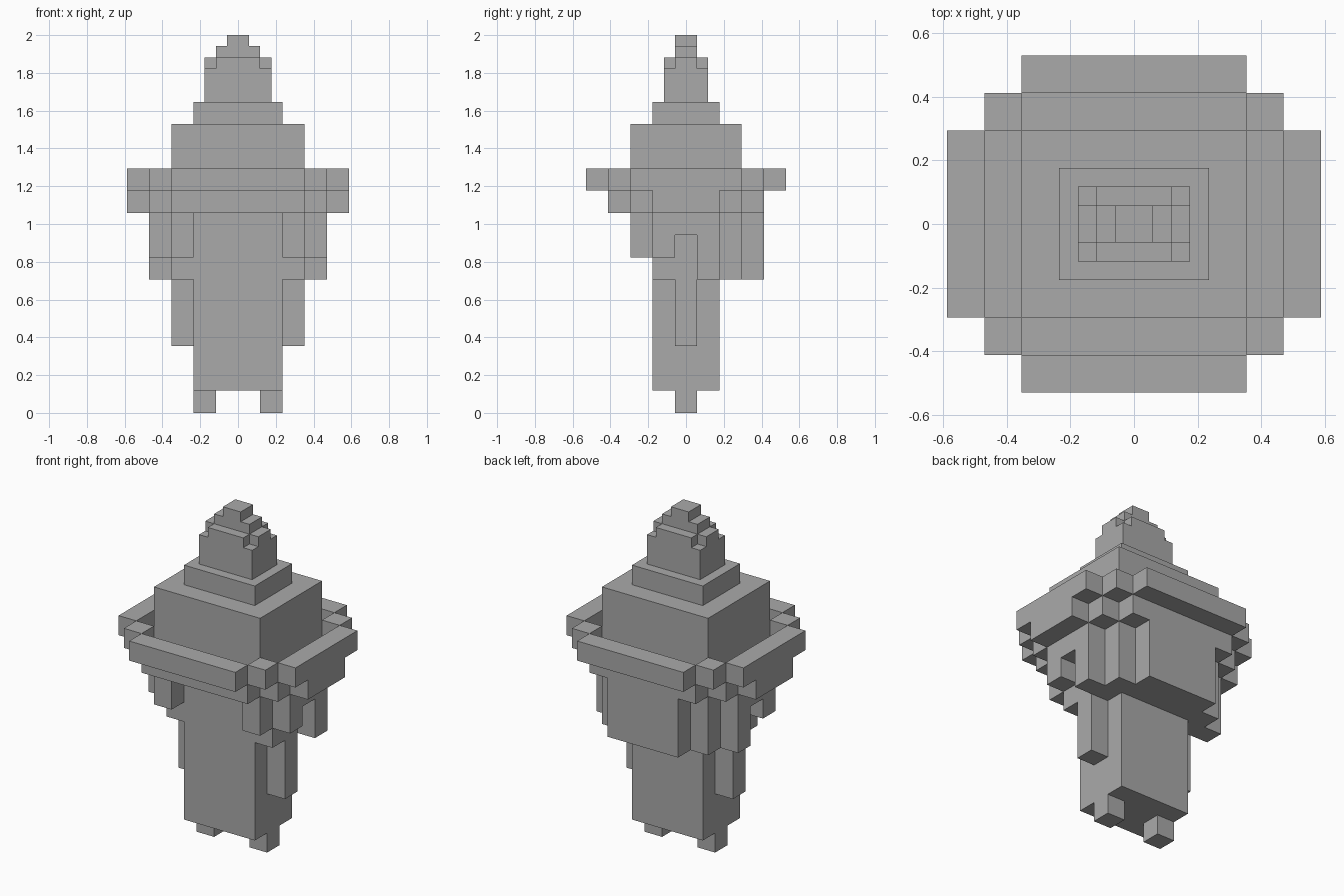
import bpy
import bmesh
from mathutils import Matrix, Vector

if "Cube" in bpy.data.objects:
    bpy.data.objects.remove(bpy.data.objects["Cube"], do_unlink=True)

U = 2 / 17  # one block

stone = bpy.data.materials.new("plain_grey")
stone.use_nodes = True
GREY = (0.4, 0.4, 0.4, 1)
stone.diffuse_color = GREY
stone.node_tree.nodes["Principled BSDF"].inputs["Base Color"].default_value = GREY


def part(name, boxes, mirror=False):
    """Build one object from boxes given as x, y and z ranges in blocks."""
    bm = bmesh.new()
    for xs, ys, zs in boxes:
        low, high = (Vector(c) * U for c in zip(xs, ys, zs))
        place = Matrix.Translation((low + high) / 2) @ Matrix.Diagonal((high - low).to_4d())
        bmesh.ops.create_cube(bm, size=1, matrix=place)
    mesh = bpy.data.meshes.new(name)
    bm.to_mesh(mesh)
    bm.free()
    mesh.materials.append(stone)
    obj = bpy.data.objects.new(name, mesh)
    bpy.context.collection.objects.link(obj)
    if mirror:
        mod = obj.modifiers.new("mirror", 'MIRROR')
        mod.use_mirror_merge = False
    return obj


def tier(name, half_x, half_y, bottom, top):
    """Centred block."""
    return part(name, [((-half_x, half_x), (-half_y, half_y), (bottom, top))])


# Body, legs and arms
tier("body", 2, 1.5, 1, 6)
tier("head", 3, 1.5, 6, 9)
part("legs", [((1, 2), (-.5, .5), (0, 1))], mirror=True)
part("arms", [((2, 3), (-.5, .5), (3, 6))], mirror=True)

# Hair: stepped at the back, shorter locks beside the face
part("back_hair", [((-2, 2), (1.5, 3.5), (6, 9))])
part("side_hair", [
    ((2, 3), (1.5, 2.5), (6, 9)),
    ((3, 4), (.5, 1.5), (6, 9)),
    ((3, 4), (-.5, .5), (8, 9)),
    ((3, 4), (-1.5, -.5), (7, 9)),
    ((2, 3), (-2.5, -1.5), (7, 9)),
], mirror=True)

# Hat brim: lower plate with a raised, stepped rim
part("brim_plate", [((-3, 3), (-3.5, 3.5), (9, 10))])
part("brim_plate_sides", [
    ((3, 4), (-2.5, 2.5), (9, 10)),
    ((4, 5), (-1.5, 1.5), (9, 10)),
], mirror=True)
for name, y in (("front_rim", -4.5), ("back_rim", 3.5)):
    part(name, [((-3, 3), (y, y + 1), (10, 11))])
part("side_rims", [((4, 5), (-2.5, 2.5), (10, 11))], mirror=True)
part("rim_corners", [((3, 4), (y, y + 1), (10, 11)) for y in (-3.5, 2.5)], mirror=True)

# Hat crown, narrowing to the tip
tier("crown", 3, 2.5, 10, 13)
tier("crown_step", 2, 1.5, 13, 14)
tier("cone", 1.5, 1, 14, 15.5)
tier("cone_cap", 1, 1, 15.5, 16)
part("cone_cap_sides", [((1, 1.5), (-.5, .5), (15.5, 16))], mirror=True)
tier("tip_base", 1, .5, 16, 16.5)
tier("tip", .5, .5, 16.5, 17)
